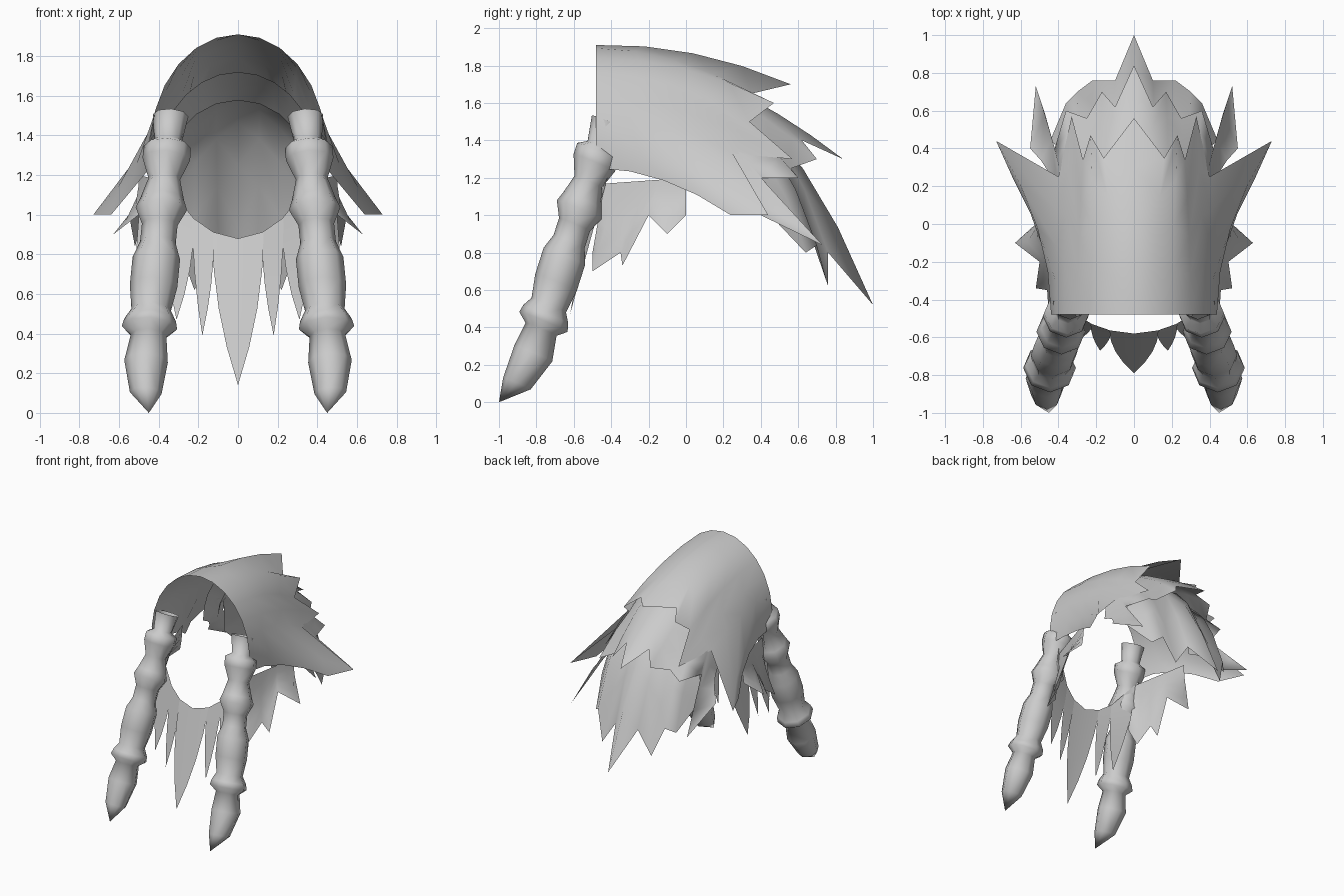
import bpy
import bmesh
from math import sin, cos, tau, radians
from mathutils import Vector

default_cube = bpy.data.objects.get("Cube")
if default_cube:
    bpy.data.objects.remove(default_cube, do_unlink=True)

# One plain grey for all hair
grey = bpy.data.materials.new("hair_grey")
grey.use_nodes = True
colour = (.6, .6, .6, 1)
grey.diffuse_color = colour
shader = grey.node_tree.nodes["Principled BSDF"]
shader.inputs["Base Color"].default_value = colour


def finish(name, bm):
    """Make a smooth object from a half model and mirror it across the middle."""
    bmesh.ops.remove_doubles(bm, verts=bm.verts, dist=.001)
    bmesh.ops.recalc_face_normals(bm, faces=bm.faces)
    mesh = bpy.data.meshes.new(name)
    bm.to_mesh(mesh)
    bm.free()
    mesh.materials.append(grey)
    mesh.shade_smooth()
    part = bpy.data.objects.new(name, mesh)
    bpy.context.collection.objects.link(part)
    part.modifiers.new("mirror", "MIRROR")


def loft(bm, columns, closed=False):
    """Skin neighbouring columns of points with faces."""
    grid = [[bm.verts.new(point) for point in column] for column in columns]
    neighbours = list(zip(grid, grid[1:]))
    if closed:
        neighbours.append((grid[-1], grid[0]))
    for left, right in neighbours:
        for row in range(len(left) - 1):
            bm.faces.new((left[row], right[row], right[row + 1], left[row + 1]))


def strand(root, tip, lift, steps=4):
    """Curve from root to tip: arched upward, flaring sideways late."""
    points = []
    for step in range(steps + 1):
        t = step / steps
        point = Vector(root).lerp(Vector(tip), t)
        point.x = root[0] + (tip[0] - root[0]) * t * t
        point.z += lift * 4 * t * (1 - t)
        points.append(point)
    return points


def hair_sheet(name, roots, tips, lift=0):
    """Join strands side by side; the tips make the jagged hem."""
    bm = bmesh.new()
    loft(bm, [strand(root, tip, lift) for root, tip in zip(roots, tips)])
    finish(name, bm)


def arch(count, y, width, base, height, sweep):
    """Roots spaced round an elliptical arch, from the parting to the ear."""
    angles = [radians(sweep) * i / (count - 1) for i in range(count)]
    return [(width * sin(a), y, base + height * cos(a)) for a in angles]


def jaw(x):
    """Point on the jaw line, which rises and runs back away from the chin."""
    return (x, x * x - .58, 2 * x * x + .88)


# Top layer: brow arch back to a jagged hem, with a broad point at the cheek
crown_tips = [
    (0, .56, 1.7), (.16, .35, 1.65), (.23, .47, 1.6), (.27, .34, 1.5),
    (.33, .57, 1.3), (.4, .25, 1.33), (.73, .44, 1), (.64, .24, 1),
]
hair_sheet("crown_hair", arch(len(crown_tips), -.48, .44, 1.35, .56, 100), crown_tips, lift=.06)

# Middle layer, tucked under the crown
middle_tips = [
    (0, .84, 1.3), (.1, .62, 1.4), (.17, .7, 1.3), (.25, .56, 1.25),
    (.36, .6, 1.2), (.42, .4, 1.2), (.52, .73, .84), (.55, .4, 1),
]
hair_sheet("middle_back_hair", arch(len(middle_tips), .15, .42, 1.2, .52, 90), middle_tips, lift=.03)

# Lowest layer, falling over the neck
lower_tips = [
    (0, 1, .52), (.1, .76, .8), (.22, .76, .62),
    (.3, .7, .84), (.36, .64, .8), (.44, .45, 1),
]
hair_sheet("lower_back_hair", arch(len(lower_tips), .25, .36, 1.2, .38, 90), lower_tips, lift=.2)

# Whiskers hanging between the ear and the jaw
whisker_tips = [
    (.52, 0, 1), (.63, -.1, .9), (.5, -.2, 1), (.52, -.34, .73),
    (.46, -.35, .8), (.45, -.5, .7), (.36, -.5, .8),
]
ear, cheek = Vector((.5, 0, 1.2)), Vector(jaw(.38))
last = len(whisker_tips) - 1
whisker_roots = [ear.lerp(cheek, i / last) for i in range(last + 1)]
hair_sheet("side_whiskers", whisker_roots, whisker_tips)

# Beard locks: each narrows from a stretch of jaw to one pointed tip
beard_locks = {
    "chin_lock": (0, .13, (0, -.79, .14)),
    "inner_beard_lock": (.12, .23, (.18, -.67, .39)),
    "outer_beard_lock": (.22, .4, (.31, -.62, .47)),
}
for name, (inner, outer, tip) in beard_locks.items():
    hair_sheet(name, [jaw(inner), jaw(outer)], [tip, tip])

# Braid: height and radius of each ring, temple to tip
braid_rings = [
    (1.5, .09), (1.37, .07), (1.34, .12), (1.28, .12), (1.18, .08), (1.08, .11),
    (1.03, .13), (.95, .09), (.86, .09), (.78, .12), (.64, .12), (.52, .1),
    (.47, .13), (.43, .14), (.39, .09), (.26, .11), (.1, .08), (0, 0),
]


def braid_centre(z):
    """The braid leans forward and outward, and its tip curls to the front."""
    curl = max(0, 1 - 4 * z) ** 2
    return Vector((.49 - .1 * z - .04 * curl, .32 * z - .9 - .1 * curl, z))


sides = 8
along = (braid_centre(0) - braid_centre(1)).normalized()
across = Vector((0, 1, 0)).cross(along).normalized()
outward = along.cross(across)
braid_columns = []
for side in range(sides):
    angle = tau * side / sides
    spoke = across * cos(angle) + outward * sin(angle)
    braid_columns.append([braid_centre(z) + spoke * radius for z, radius in braid_rings])
braid = bmesh.new()
loft(braid, braid_columns, closed=True)
finish("braids", braid)
